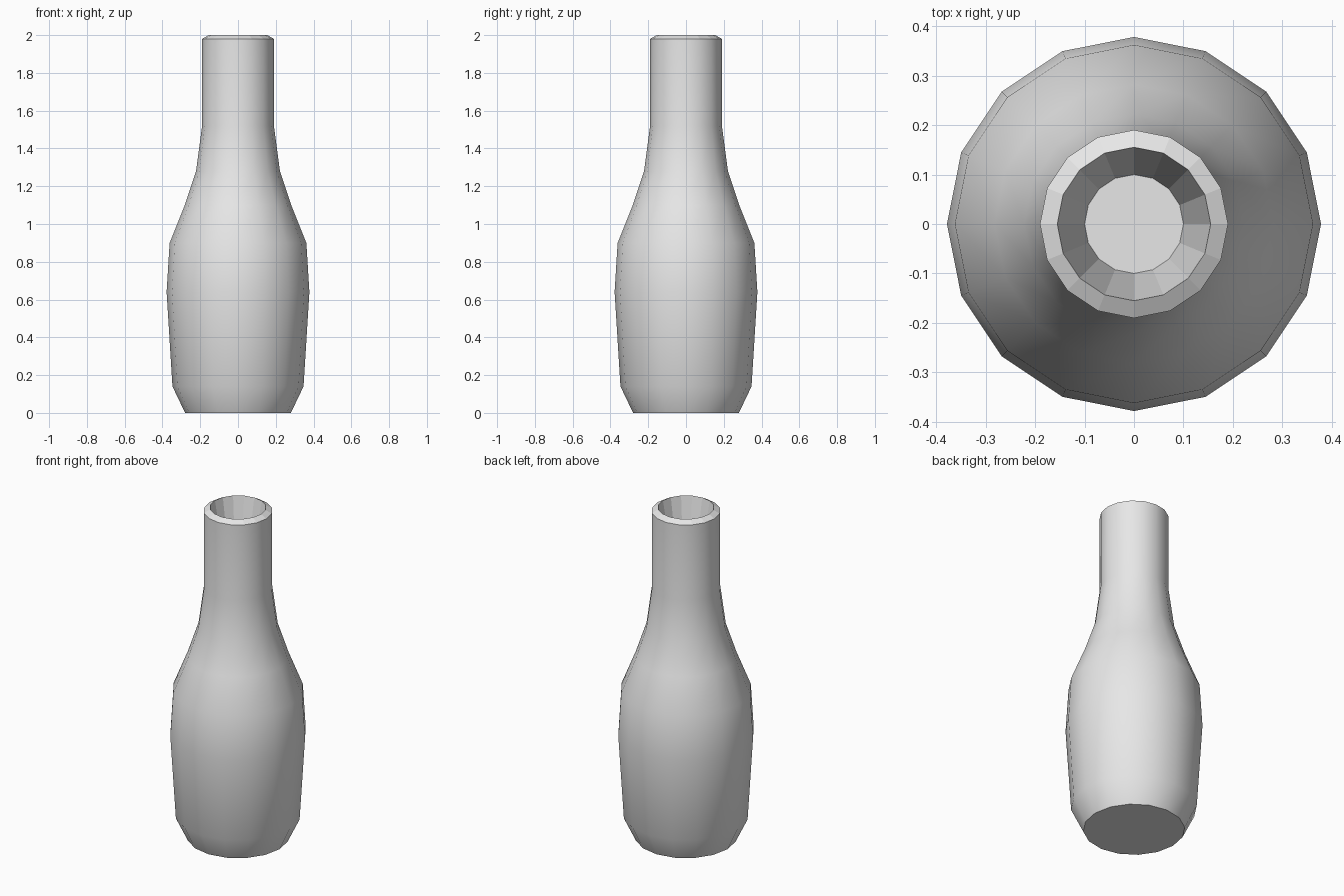
import bpy, bmesh
from math import cos, sin, tau

if "Cube" in bpy.data.objects:
    bpy.data.objects.remove(bpy.data.objects["Cube"])

SIDES = 16


def make_material(name, rgb):
    mat = bpy.data.materials.new(name)
    mat.use_nodes = True
    mat.diffuse_color = (*rgb, 1)
    mat.node_tree.nodes["Principled BSDF"].inputs["Base Color"].default_value = (*rgb, 1)
    return mat


def add_ring(bm, radius, z):
    return [bm.verts.new((radius * cos(tau * i / SIDES), radius * sin(tau * i / SIDES), z))
            for i in range(SIDES)]


def bridge(bm, low, high, smooth):
    for i in range(SIDES):
        j = (i + 1) % SIDES
        bm.faces.new((low[i], low[j], high[j], high[i])).smooth = smooth


# Outer wall from base to lip, then rim and hollow mouth (radius, height)
wall = [(0.28, 0), (0.347, 0.14), (0.378, 0.64), (0.362, 0.9), (0.282, 1.1),
        (0.222, 1.28), (0.19, 1.52), (0.19, 1.98)]
mouth = [(0.155, 2.0), (0.1, 1.7)]

bm = bmesh.new()
rings = [add_ring(bm, r, z) for r, z in wall + mouth]
for k in range(len(rings) - 1):
    bridge(bm, rings[k], rings[k + 1], smooth=k < len(wall) - 1)

# Flat base and floor of the mouth
bm.faces.new(rings[0][::-1])
bm.faces.new(rings[-1])

# Keep the lip and base edges crisp against the smooth wall
for ring in (rings[0], rings[len(wall) - 1]):
    for i in range(SIDES):
        bm.edges.get((ring[i], ring[(i + 1) % SIDES])).smooth = False

mesh = bpy.data.meshes.new("bottle")
bm.to_mesh(mesh)
bm.free()
mesh.materials.append(make_material("light grey", (0.8, 0.8, 0.8)))
bottle = bpy.data.objects.new("bottle", mesh)
bpy.context.collection.objects.link(bottle)
